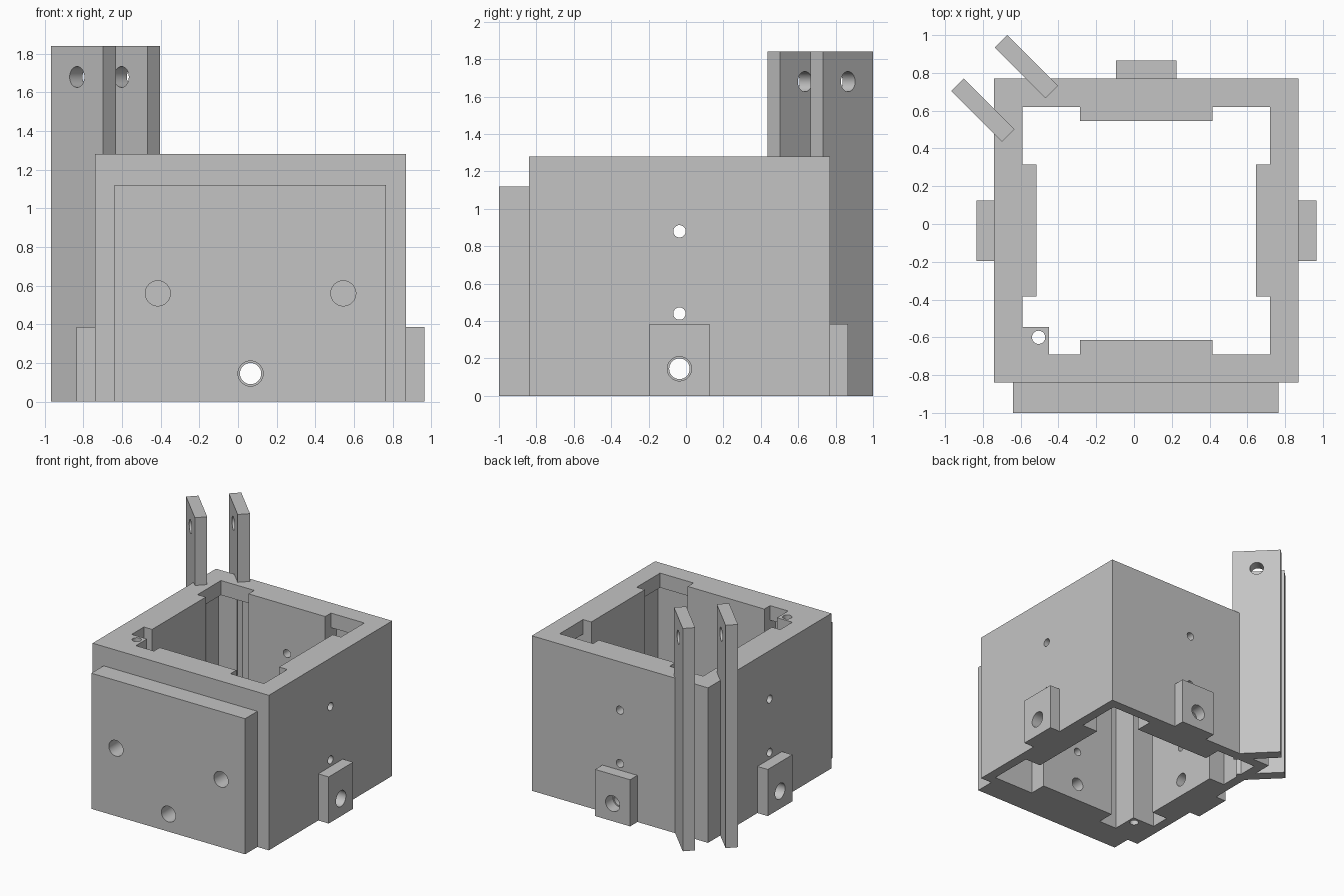
import bpy, bmesh, math
from mathutils import Matrix, Vector

cube = bpy.data.objects.get("Cube")
if cube:
    bpy.data.objects.remove(cube, do_unlink=True)

GREY = bpy.data.materials.new("light_grey")
GREY.use_nodes = True
GREY.diffuse_color = (0.55, 0.55, 0.55, 1)
GREY.node_tree.nodes["Principled BSDF"].inputs["Base Color"].default_value = GREY.diffuse_color

CX, CY = 0.065, -0.035      # centre of the housing
HALF, WALL_TOP = 0.805, 1.28
SIDES = {"right": 0, "back": 1, "left": 2, "front": 3}


def finish(name, bm):
    bmesh.ops.recalc_face_normals(bm, faces=bm.faces)
    mesh = bpy.data.meshes.new(name)
    bm.to_mesh(mesh)
    bm.free()
    mesh.materials.append(GREY)
    obj = bpy.data.objects.new(name, mesh)
    bpy.context.collection.objects.link(obj)
    return obj


def prism(name, points, z0, z1):
    """Extrude a flat outline upward."""
    bm = bmesh.new()
    face = bm.faces.new([bm.verts.new((x, y, z0)) for x, y in points])
    top = bmesh.ops.extrude_face_region(bm, geom=[face])["geom"]
    verts = [v for v in top if isinstance(v, bmesh.types.BMVert)]
    bmesh.ops.translate(bm, verts=verts, vec=(0, 0, z1 - z0))
    return finish(name, bm)


def block(name, x0, x1, y0, y1, z0, z1):
    return prism(name, [(x0, y0), (x1, y0), (x1, y1), (x0, y1)], z0, z1)


def cut(obj, cutter):
    cutter.hide_render = True
    mod = obj.modifiers.new("cut", "BOOLEAN")
    mod.operation = "DIFFERENCE"
    mod.solver = "EXACT"
    mod.object = cutter
    bpy.context.view_layer.objects.active = obj
    bpy.ops.object.modifier_apply(modifier=mod.name)
    bpy.data.objects.remove(cutter, do_unlink=True)


def drill(obj, centre, axis, radius, length):
    bm = bmesh.new()
    turn = Vector(axis).to_track_quat("Z", "Y").to_matrix().to_4x4()
    bmesh.ops.create_cone(bm, cap_ends=True, segments=32, radius1=radius, radius2=radius,
                          depth=length, matrix=Matrix.Translation(centre) @ turn)
    cut(obj, finish("drill", bm))


def around(side, out, along):
    """Point at a distance out from the centre, turned to the given side."""
    a = SIDES[side] * math.pi / 2
    c, s = round(math.cos(a)), round(math.sin(a))
    return CX + out * c - along * s, CY + out * s + along * c


def cavity(half, pad=0.58, width=0.35):
    """Square opening with a thickened pad in the middle of each side."""
    steps = [(half, -half), (half, -width), (pad, -width), (pad, width), (half, width)]
    return [around(side, *p) for side in SIDES for p in steps]


parts = []

# Housing: open box with thin walls, inner pads and a thicker lip at the top
housing = block("housing", CX - HALF, CX + HALF, CY - HALF, CY + HALF, 0, WALL_TOP)
cut(housing, prism("lower_cavity", cavity(0.725), -0.1, 1.16))
cut(housing, prism("lip_opening", cavity(0.655), 1.1, 1.4))
for side in SIDES:
    x, y = around(side, 0.7, 0)
    axis = (x - CX, y - CY, 0)
    for z, radius in ((0.145, 0.055), (0.44, 0.033), (0.88, 0.033)):
        drill(housing, (x, y, z), axis, radius, 0.5)
parts.append(housing)

# Bored tabs at the foot of three sides
for side in ("right", "back", "left"):
    outline = [around(side, o, w) for o, w in
               ((HALF, -0.16), (0.9, -0.16), (0.9, 0.16), (HALF, 0.16))]
    tab = prism(side + "_tab", outline, 0, 0.385)
    x, y = around(side, 0.85, 0)
    drill(tab, (x, y, 0.145), (x - CX, y - CY, 0), 0.065, 0.4)
    parts.append(tab)

# Front plate with one through bore and two blind bores
plate = block("front_plate", -0.64, 0.765, -1, -0.84, 0, 1.12)
for dx, z in ((-0.48, 0.56), (0, 0.145), (0.48, 0.56)):
    drill(plate, (CX + dx, -0.92, z), (0, -1, 0), 0.065, 0.4)
parts.append(plate)

# Bored post in the inner corner
post = block("corner_post", -0.66, -0.45, -0.76, -0.545, 0, WALL_TOP)
drill(post, (-0.505, -0.6, 0.64), (0, 0, 1), 0.035, 2)
parts.append(post)

# Pair of tall diagonal arms at the back corner
r = math.sqrt(0.5)
for name, x, y in (("outer_arm", -0.8, 0.603), ("inner_arm", -0.57, 0.833)):
    outline = [(x + r * (l + t), y + r * (t - l)) for l, t in
               ((-0.19, -0.047), (0.19, -0.047), (0.19, 0.047), (-0.19, 0.047))]
    arm = prism(name, outline, 0, 1.84)
    drill(arm, (x, y, 1.68), (1, 1, 0), 0.054, 0.4)
    parts.append(arm)

# Smooth bores, sharp corners
bpy.ops.object.select_all(action="DESELECT")
for obj in parts:
    obj.select_set(True)
bpy.context.view_layer.objects.active = housing
bpy.ops.object.shade_smooth_by_angle(angle=math.radians(30))
